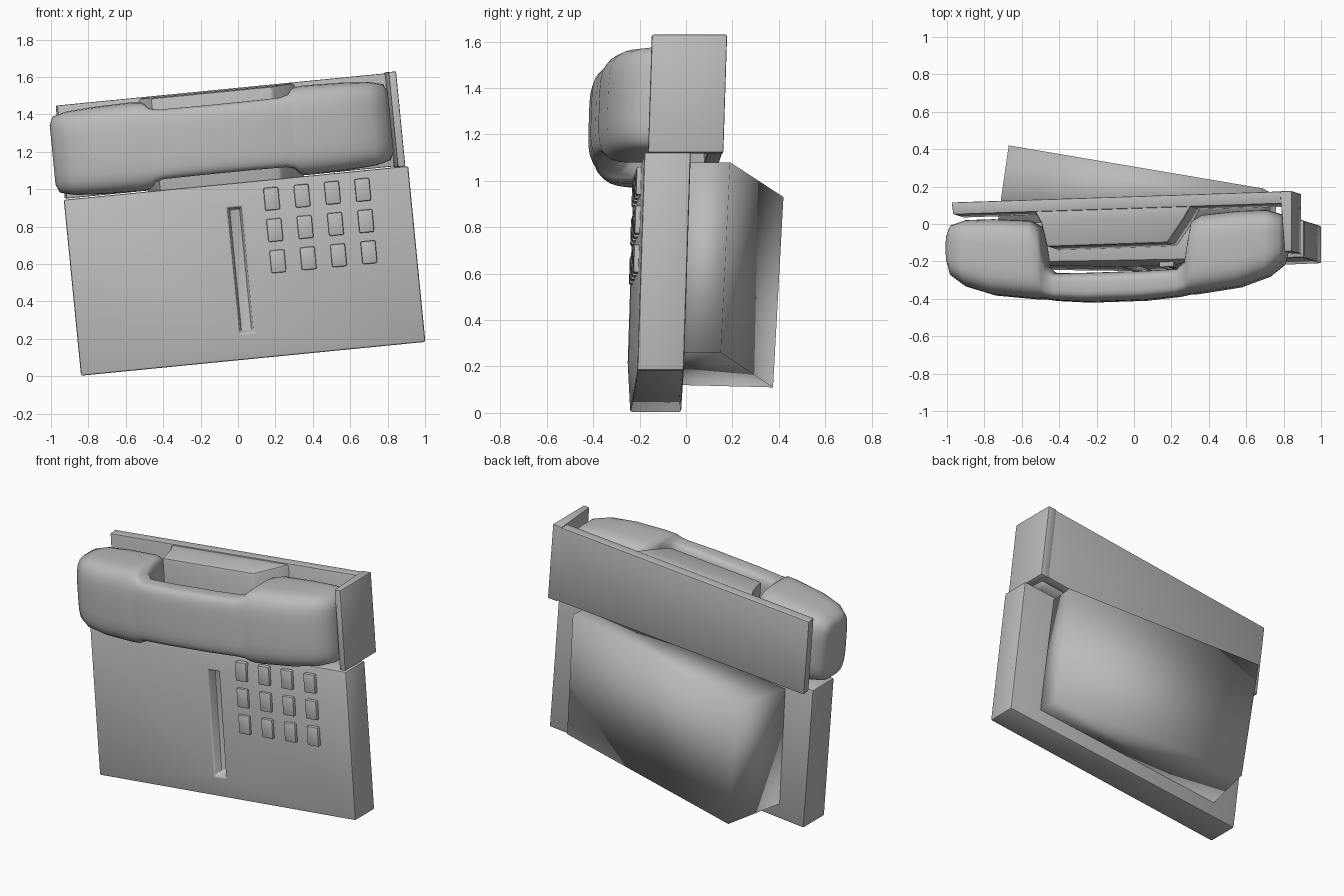
import bpy
import bmesh
import math
from mathutils import Matrix, Vector

cube = bpy.data.objects.get("Cube")
if cube:
    bpy.data.objects.remove(cube, do_unlink=True)

grey = bpy.data.materials.new("plain_grey")
grey.use_nodes = True
COLOUR = (0.5, 0.5, 0.5, 1)
grey.diffuse_color = COLOUR
grey.node_tree.nodes["Principled BSDF"].inputs["Base Color"].default_value = COLOUR

# The whole telephone leans: a roll about y, then a slight skew in depth
SKEW = Matrix(((1, 0, 0, 0), (0.03, 1, 0.035, -0.021), (0, 0, 1, 0), (0, 0, 0, 1)))
LEAN = SKEW @ Matrix.Rotation(math.radians(-5.6), 4, 'Y')


def finish(name, bm, lean=True, bevel=0.0, angle=35):
    """Turn a bmesh into a named, shaded object."""
    bmesh.ops.recalc_face_normals(bm, faces=bm.faces)
    if bevel:
        sharp = [e for e in bm.edges if e.calc_face_angle(0) > 0.6]
        bmesh.ops.bevel(bm, geom=sharp, offset=bevel, segments=2,
                        profile=0.5, affect='EDGES')
    if lean:
        bm.transform(LEAN)
    mesh = bpy.data.meshes.new(name)
    bm.to_mesh(mesh)
    bm.free()
    mesh.materials.append(grey)
    obj = bpy.data.objects.new(name, mesh)
    bpy.context.collection.objects.link(obj)
    bpy.ops.object.select_all(action='DESELECT')
    obj.select_set(True)
    bpy.context.view_layer.objects.active = obj
    bpy.ops.object.shade_smooth_by_angle(angle=math.radians(angle))


def loft(rings):
    """Skin closed rings of equal length and cap both ends."""
    bm = bmesh.new()
    loops = [[bm.verts.new(p) for p in ring] for ring in rings]
    n = len(loops[0])
    for a, b in zip(loops, loops[1:]):
        for i in range(n):
            j = (i + 1) % n
            bm.faces.new((a[i], a[j], b[j], b[i]))
    bm.faces.new(loops[0])
    bm.faces.new(loops[-1])
    return bm


def rect(x0, x1, z0, z1, y_right, y_left=None):
    """Rectangle facing the front, with a depth for its two upright edges."""
    y_left = y_right if y_left is None else y_left
    return [(x0, y_right, z0), (x1, y_left, z0), (x1, y_left, z1), (x0, y_right, z1)]


# Body: back, front rim, raised slot rim, slot floor
finish("body", loft([
    rect(-0.835, 1.015, 0.085, 1.03, 0.025, -0.025),
    rect(-0.835, 1.015, 0.085, 1.03, -0.195, -0.225),
    rect(0.03, 0.108, 0.225, 0.902, -0.24),
    rect(0.04, 0.098, 0.245, 0.892, -0.18),
]), bevel=0.01)

# Wedge stand behind the body, softly shaded all round
finish("rear_stand", loft([
    [(-0.67, -0.02, 0.12), (0.76, -0.04, 0.26), (0.67, -0.02, 1.08), (-0.73, 0.0, 0.9)],
    [(-0.57, 0.375, 0.11), (0.76, 0.15, 0.26), (0.69, 0.19, 1.08), (-0.67, 0.42, 0.93)],
]), lean=False, angle=180)

# Cradle: back panel, end wall and the block behind the grip
finish("cradle_panel", loft([
    rect(-0.83, 0.995, 1.035, 1.535, 0.115),
    rect(-0.82, 0.995, 1.035, 1.535, 0.05),
]), bevel=0.006)
finish("cradle_end_wall", loft([
    rect(0.935, 1.0, 1.03, 1.54, 0.116),
    rect(0.96, 1.0, 1.03, 1.54, -0.208),
]), bevel=0.006)
finish("cradle_block", loft([
    rect(-0.39, 0.46, 1.02, 1.53, 0.06),
    rect(-0.35, 0.42, 1.015, 1.53, -0.01),
    rect(-0.32, 0.33, 1.02, 1.525, -0.14),
]), bevel=0.015)

# Handset: rounded sections from one end to the middle, then mirrored
half = [  # distance from middle, front, back, half height
    (0.908, -0.20, -0.05, 0.16), (0.888, -0.27, 0.0, 0.205),
    (0.81, -0.33, 0.025, 0.225), (0.66, -0.38, 0.025, 0.235),
    (0.46, -0.405, 0.01, 0.24), (0.41, -0.41, -0.02, 0.235),
    (0.39, -0.41, -0.13, 0.22), (0.375, -0.412, -0.23, 0.2),
    (0.33, -0.42, -0.275, 0.187), (0.15, -0.435, -0.278, 0.185),
]
stations = [(-d, f, b, h) for d, f, b, h in half] + half[::-1]


def rounded(d, front, back, height, count=32):
    """Rounded upright section across the handset."""
    ring = []
    for i in range(count):
        t = 2 * math.pi * (i + 0.5) / count
        c, s = math.cos(t), math.sin(t)
        u = math.copysign(abs(c) ** 0.5, c)
        v = math.copysign(abs(s) ** 0.5, s)
        ring.append((0.037 + d, (front + back) / 2 + u * (back - front) / 2,
                     1.274 + v * height))
    return ring


finish("handset", loft([rounded(*s) for s in stations]), angle=60)

# Keypad: four columns by three rows
for row in range(3):
    for col in range(4):
        bm = bmesh.new()
        place = Vector((0.272 + 0.163 * col, -0.23, 0.927 - 0.168 * row))
        bmesh.ops.create_cube(bm, size=1, matrix=Matrix.Translation(place)
                              @ Matrix.Diagonal((0.08, 0.04, 0.122, 1)))
        finish(f"key_{row + 1}_{col + 1}", bm, bevel=0.008)
